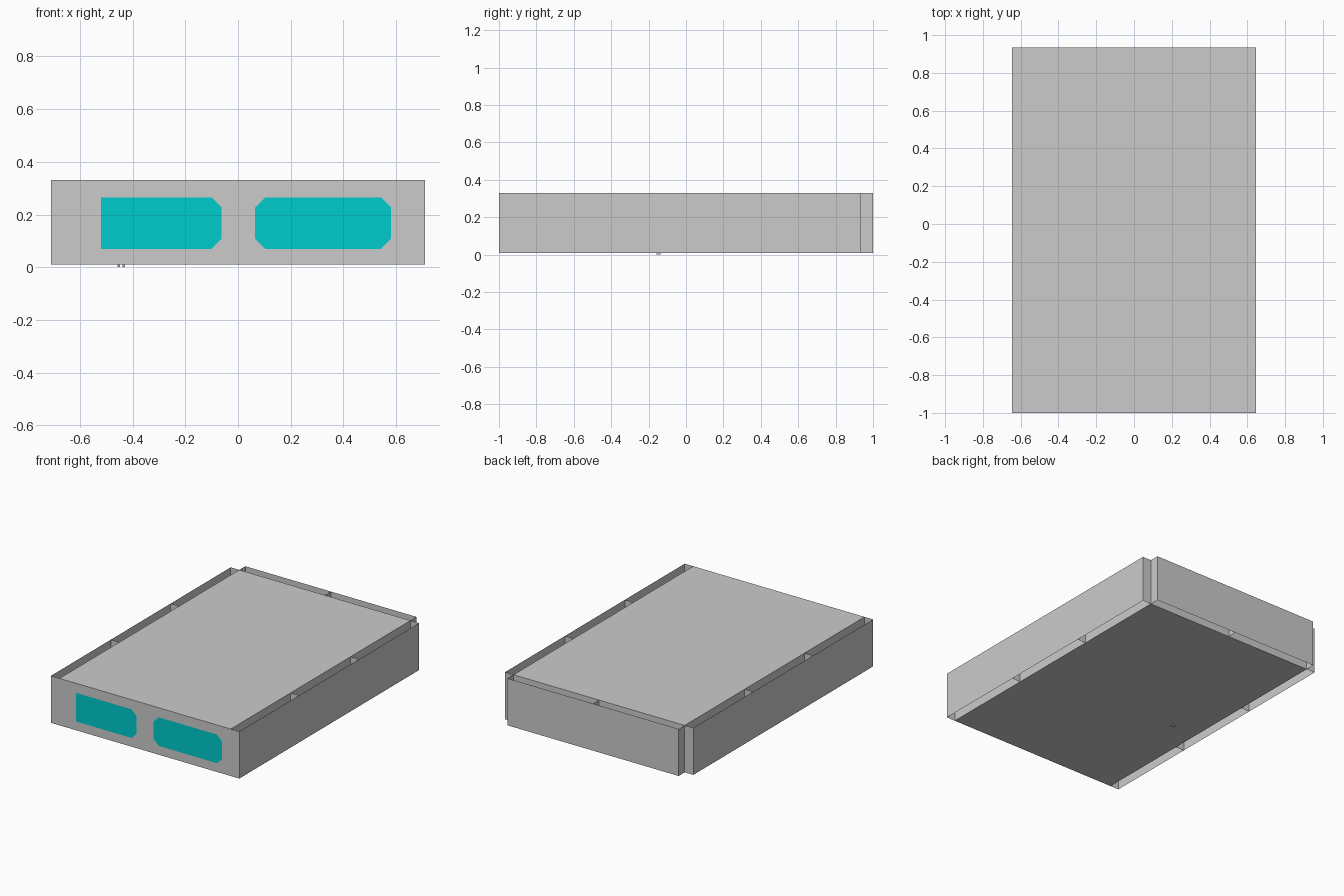
import bpy

if "Cube" in bpy.data.objects:
    bpy.data.objects.remove(bpy.data.objects["Cube"])

X_CORE, X_OUT = 0.645, 0.71
Y_FRONT, Y_CORE, Y_BACK = -1.0, 0.935, 1.0
Z0, Z1 = 0.01, 0.33


def mesh_object(name, verts, faces):
    me = bpy.data.meshes.new(name)
    me.from_pydata(verts, [], faces)
    me.update()
    ob = bpy.data.objects.new(name, me)
    bpy.context.collection.objects.link(ob)
    return ob


def wall(name, a, b):
    """Thin upright sheet between two plan points, facing right of a->b."""
    return mesh_object(name,
                       [(*a, Z0), (*b, Z0), (*b, Z1), (*a, Z1)],
                       [(0, 1, 2, 3)])


def box(name, x0, x1, y0, y1, z0, z1, skip_front=False):
    v = [(x, y, z) for z in (z0, z1)
         for x, y in ((x0, y0), (x1, y0), (x1, y1), (x0, y1))]
    f = [(0, 3, 2, 1), (4, 5, 6, 7), (1, 2, 6, 5), (2, 3, 7, 6), (3, 0, 4, 7)]
    if not skip_front:
        f.append((0, 1, 5, 4))
    return mesh_object(name, v, f)


# Main body, closed at the front by the wider front panel
box("core_body", -X_CORE, X_CORE, Y_FRONT, Y_CORE, Z0, Z1, skip_front=True)
wall("front_panel", (-X_OUT, Y_FRONT), (X_OUT, Y_FRONT))

# Side panels, held off the body by thin ribs and an end sheet
length = Y_CORE - Y_FRONT
for side, s in (("right", 1), ("left", -1)):
    ends = [(s * X_OUT, Y_FRONT), (s * X_OUT, Y_CORE)][::s]
    wall(f"{side}_panel", *ends)
    for i in (1, 2, 3):
        y = Y_FRONT + length * i / 3
        wall(f"{side}_rib_{i}", *[(s * X_OUT, y), (s * X_CORE, y)][::s])

# Back panel with a middle rib and two end sheets
wall("back_panel", (X_CORE, Y_BACK), (-X_CORE, Y_BACK))
for name, x, d in (("back_rib_left", -X_CORE, -1), ("back_rib_middle", 0, 1),
                   ("back_rib_right", X_CORE, 1)):
    wall(name, *[(x, Y_CORE), (x, Y_BACK)][::d])

# Cyan windows on the front
cyan = bpy.data.materials.new("cyan")
cyan.diffuse_color = (0.0, 0.6, 0.6, 1)
cyan.use_nodes = True
cyan.node_tree.nodes["Principled BSDF"].inputs["Base Color"].default_value = cyan.diffuse_color
ZB, ZT, C = 0.07, 0.265, 0.038


def window(name, x0, x1, left_chamfer):
    pts = [(x1 - C, ZB), (x1, ZB + C), (x1, ZT - C), (x1 - C, ZT)]
    if left_chamfer:
        pts += [(x0 + C, ZT), (x0, ZT - C), (x0, ZB + C), (x0 + C, ZB)]
    else:
        pts += [(x0, ZT), (x0, ZB)]
    ob = mesh_object(name, [(x, Y_FRONT - 0.0005, z) for x, z in pts],
                     [tuple(range(len(pts)))])
    ob.data.materials.append(cyan)


window("left_window", -0.52, -0.063, False)
window("right_window", 0.065, 0.581, True)

# Two tiny nubs under the body
for i, x in enumerate((-0.453, -0.433)):
    box(f"bottom_nub_{i + 1}", x - 0.005, x + 0.005, -0.157, -0.137, 0.0, Z0)
